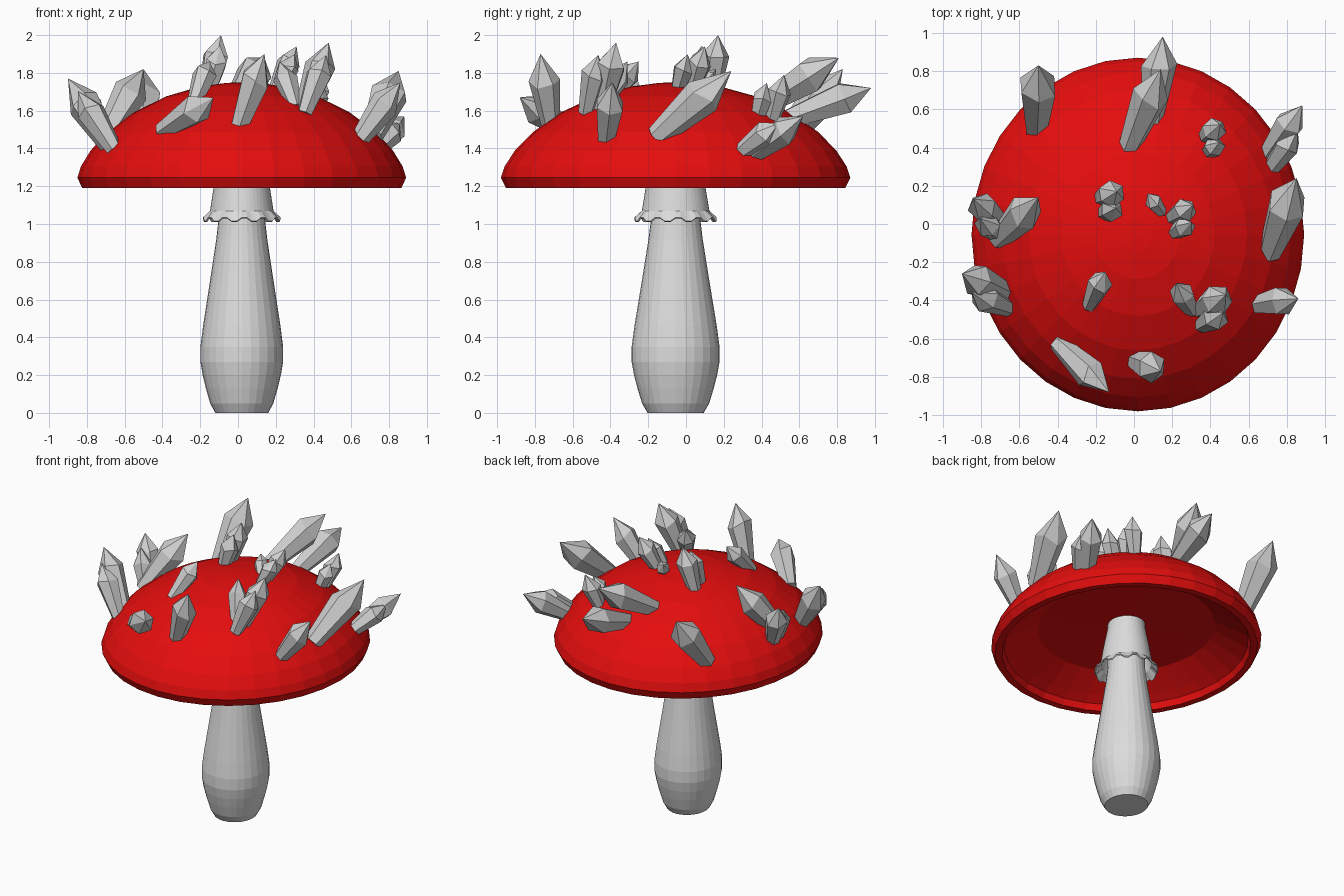
import bpy, bmesh, math, random
from mathutils import Vector

cube = bpy.data.objects.get("Cube")
if cube:
    bpy.data.objects.remove(cube, do_unlink=True)
random.seed(4)
CENTER = Vector((0.02, -0.055))
OVAL = 1.063
CAP_RADIUS, RIM_HEIGHT, DOME_RISE = 0.87, 1.245, 0.505


def material(name, red, green, blue):
    mat = bpy.data.materials.new(name)
    mat.use_nodes = True
    color = (red, green, blue, 1)
    mat.diffuse_color = color
    mat.node_tree.nodes["Principled BSDF"].inputs["Base Color"].default_value = color
    return mat


def finish(name, bm, mat):
    bmesh.ops.recalc_face_normals(bm, faces=bm.faces)
    mesh = bpy.data.meshes.new(name)
    bm.to_mesh(mesh)
    bm.free()
    mesh.materials.append(mat)
    obj = bpy.data.objects.new(name, mesh)
    bpy.context.collection.objects.link(obj)
    return obj


def dome_height(radius):
    """Height of the cap surface at a distance from its axis."""
    inside = max(0, 1 - (radius / CAP_RADIUS) ** 2)
    return RIM_HEIGHT + DOME_RISE * inside ** 0.67


def lathe(name, profile, mat, sides):
    """Spin (radius, height) points about the slightly oval trunk axis."""
    bm = bmesh.new()
    rings = []
    for radius, height in profile:
        if radius == 0:
            rings.append([bm.verts.new((*CENTER, height))] * sides)
            continue
        ring = []
        for side in range(sides):
            angle = math.tau * side / sides
            ring.append(bm.verts.new((CENTER.x + radius * math.cos(angle),
                                      CENTER.y + radius * OVAL * math.sin(angle),
                                      height)))
        rings.append(ring)
    for low, high in zip(rings, rings[1:]):
        for side in range(sides):
            after = (side + 1) % sides
            corners = (low[side], low[after], high[after], high[side])
            bm.faces.new(list(dict.fromkeys(corners)))
    return finish(name, bm, mat)


def shard(name, foot, tip, mat):
    """Six-sided crystal: narrow foot, wide shoulder, off-centre point."""
    axis = tip - foot
    width = 0.05 + 0.3 * axis.length
    root = foot - axis.normalized() * 0.05
    turn = axis.to_track_quat('Z', 'Y')
    spin = random.random()
    bm = bmesh.new()
    rings = []
    for along, radius, jitter in ((0, 0.3, 0), (0.66, 0.52, 0.06)):
        ring = []
        for side in range(6):
            angle = math.tau * side / 6 + spin
            spoke = turn @ Vector((math.cos(angle), math.sin(angle), 0))
            level = along + random.uniform(-jitter, jitter)
            ring.append(bm.verts.new(root.lerp(tip, level) + spoke * radius * width))
        rings.append(ring)
    low, high = rings
    point = bm.verts.new(tip)
    bm.faces.new(low)
    for side in range(6):
        after = (side + 1) % 6
        bm.faces.new((low[side], low[after], high[after], high[side]))
        bm.faces.new((high[side], high[after], point))
    finish(name, bm, mat)


def grow(place, foot_xy, tip, paired=False):
    """Root a crystal on the cap, with a smaller parallel one in front if paired."""
    reach = Vector(foot_xy) - CENTER
    reach.y /= OVAL
    foot = Vector((*foot_xy, dome_height(reach.length)))
    tip = Vector(tip)
    shard(place + "_crystal", foot, tip, grey)
    if paired:
        beside = foot + Vector((0.01, -0.08, 0))
        small_tip = beside + (tip - foot) * 0.8
        shard(place + "_small_crystal", beside, small_tip, grey)


red = material("cap red", 0.78, 0.004, 0.004)
pale = material("stem pale grey", 0.72, 0.72, 0.72)
grey = material("crystal grey", 0.62, 0.62, 0.62)

# Cap: domed outside, rolled rim and hollow underside
dome = [(r, dome_height(r)) for r in (0, .08, .22, .4, .57, .71, .8, .852, CAP_RADIUS)]
underside = [(.845, 1.19), (.8, 1.19), (.785, 1.235), (.73, 1.27), (.57, 1.36), (0, 1.38)]
lathe("cap", dome + underside, red, 32)

# Stem: bulbous foot and slim neck
lathe("stem", [(0, 0), (.14, 0), (.167, .05), (.19, .13), (.207, .2), (.219, .27),
               (.219, .35), (.205, .46), (.165, .72), (.135, .92), (.12, 1.05),
               (.12, 1.38)], pale, 28)

# Skirt: tapered collar with a ruffled hem
skirt = lathe("skirt", [(.115, 1.38), (.148, 1.2), (.168, 1.07), (.205, 1.025)], pale, 48)
hem = min(v.co.z for v in skirt.data.vertices) + 0.001
for vert in skirt.data.vertices:
    if vert.co.z < hem:
        vert.co.z += 0.01 if vert.index % 4 < 2 else -0.01
thick = skirt.modifiers.new("thickness", 'SOLIDIFY')
thick.thickness = 0.008

# Crystals scattered over the cap
grow("back", (-.01, .44), (.14, .81, 1.88))
grow("rear_edge", (.1, .58), (.15, .98, 1.72))
grow("back_right", (-.51, .52), (-.5, .83, 1.82))
grow("inner_right", (-.69, -.06), (-.5, .14, 1.82))
grow("outer_right", (-.72, .03), (-.84, .13, 1.74), paired=True)
grow("front_right", (-.69, -.35), (-.9, -.26, 1.77), paired=True)
grow("front_low", (-.37, -.65), (-.13, -.88, 1.67))
grow("front", (.02, -.72), (.14, -.77, 1.9))
grow("crown_front", (-.22, -.4), (-.15, -.25, 1.86))
grow("crown_right", (-.16, .14), (-.09, .17, 2), paired=True)
grow("crown_middle", (.13, .08), (.07, .16, 1.82))
grow("crown_left", (.21, .04), (.31, .1, 1.94), paired=True)
grow("back_left", (.38, .46), (.45, .52, 1.79), paired=True)
grow("outer_left", (.71, .38), (.88, .62, 1.57), paired=True)
grow("left", (.72, -.12), (.85, .24, 1.81))
grow("left_edge", (.66, -.42), (.86, -.39, 1.75))
grow("front_left", (.36, -.44), (.48, -.37, 1.96), paired=True)
grow("front_left_inner", (.29, -.43), (.22, -.31, 1.86))
